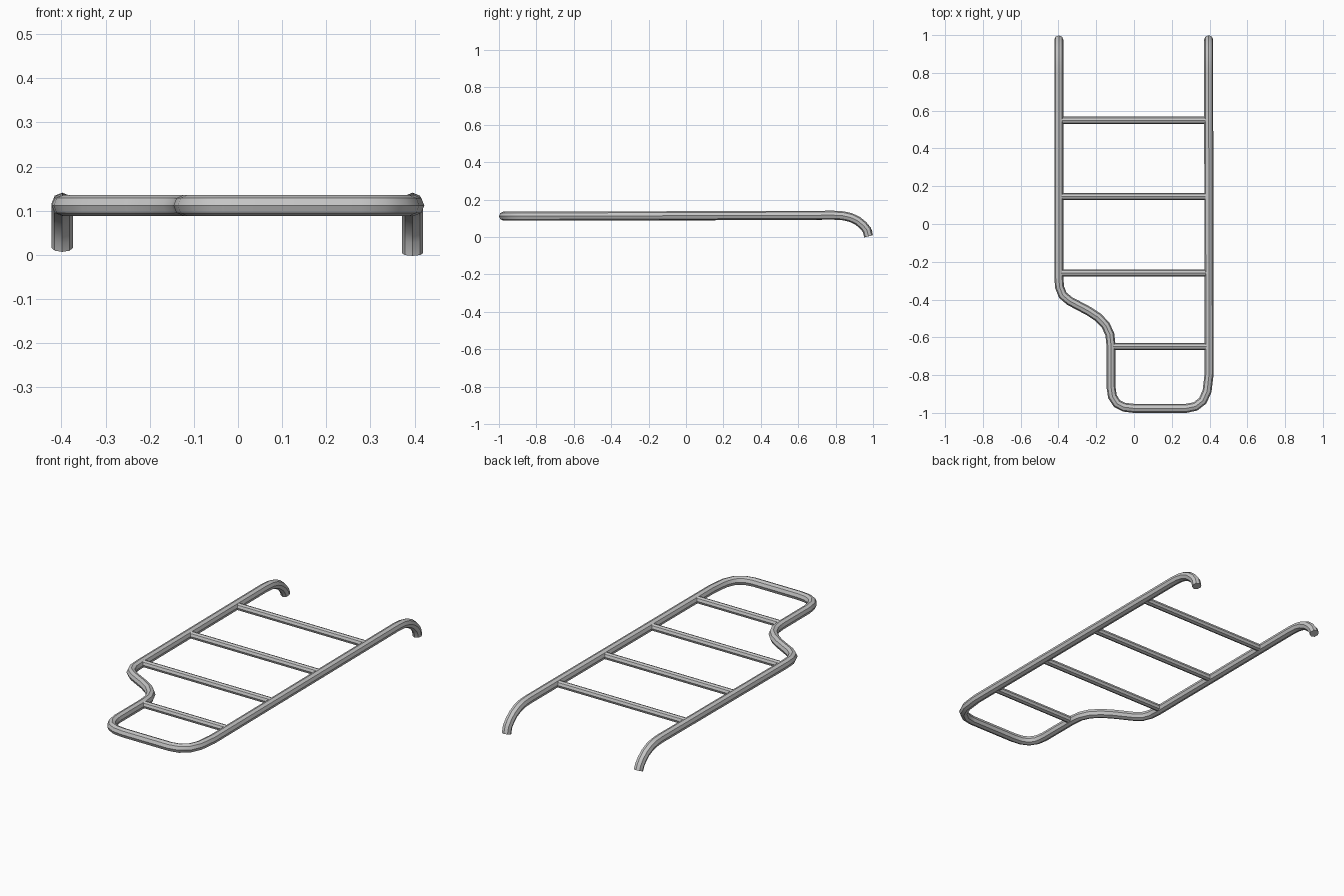
import bpy
import math

cube = bpy.data.objects.get("Cube")
if cube:
    bpy.data.objects.remove(cube, do_unlink=True)

# Painted metal
metal = bpy.data.materials.new("light_grey_metal")
metal.use_nodes = True
GREY = (0.56, 0.56, 0.56, 1)
metal.diffuse_color = GREY
bsdf = next(n for n in metal.node_tree.nodes if n.type == 'BSDF_PRINCIPLED')
bsdf.inputs["Base Color"].default_value = GREY


def tube(name, points, radius):
    """Eight-sided tube swept along a path, smooth lengthwise, crisp edges."""
    curve = bpy.data.curves.new(name, 'CURVE')
    curve.dimensions = '3D'
    curve.twist_mode = 'Z_UP'
    curve.bevel_depth = radius
    curve.bevel_resolution = 2
    curve.use_fill_caps = True
    spline = curve.splines.new('POLY')
    spline.points.add(len(points) - 1)
    for p, co in zip(spline.points, points):
        p.co = (*co, 1)
    temp = bpy.data.objects.new(name + "_path", curve)
    bpy.context.collection.objects.link(temp)
    bpy.context.view_layer.update()
    deps = bpy.context.evaluated_depsgraph_get()
    mesh = bpy.data.meshes.new_from_object(temp.evaluated_get(deps))
    bpy.data.objects.remove(temp, do_unlink=True)
    mesh.name = name
    mesh.materials.clear()
    mesh.materials.append(metal)
    mesh.shade_smooth()
    mesh.set_sharp_from_angle(angle=math.radians(35))
    obj = bpy.data.objects.new(name, mesh)
    bpy.context.collection.objects.link(obj)


def hook(x, z_end):
    """Rear end of a rail, curving down to the ground."""
    return [(x, 0.976, z_end), (x, 0.967, 0.038), (x, 0.947, 0.063),
            (x, 0.918, 0.087), (x, 0.88, 0.105), (x, 0.84, 0.114),
            (x, 0.79, 0.117)]


# Outer frame: right rail with its jog, rounded front, left rail
FRONT_Z = 0.112
plan = [(-0.398, -0.28), (-0.394, -0.335), (-0.377, -0.377), (-0.34, -0.408),
        (-0.24, -0.461), (-0.19, -0.494), (-0.15, -0.536), (-0.128, -0.584),
        (-0.122, -0.64), (-0.122, -0.862), (-0.114, -0.914), (-0.09, -0.951),
        (-0.052, -0.970), (0.0, -0.976), (0.275, -0.976), (0.325, -0.966),
        (0.364, -0.936), (0.387, -0.884), (0.398, -0.79)]
path = hook(-0.398, 0.016)
path += [(x, y, FRONT_Z) for x, y in plan]
path += reversed(hook(0.395, 0.004))
tube("outer_frame", path, 0.024)

# Cross rungs between the rails
for i, (y, x_right) in enumerate([(0.549, -0.398), (0.146, -0.398),
                                  (-0.26, -0.398), (-0.649, -0.122)]):
    z = 0.1135 + 0.001 * y
    tube(f"rung_{i + 1}", [(x_right, y, z), (0.395, y, z)], 0.019)
